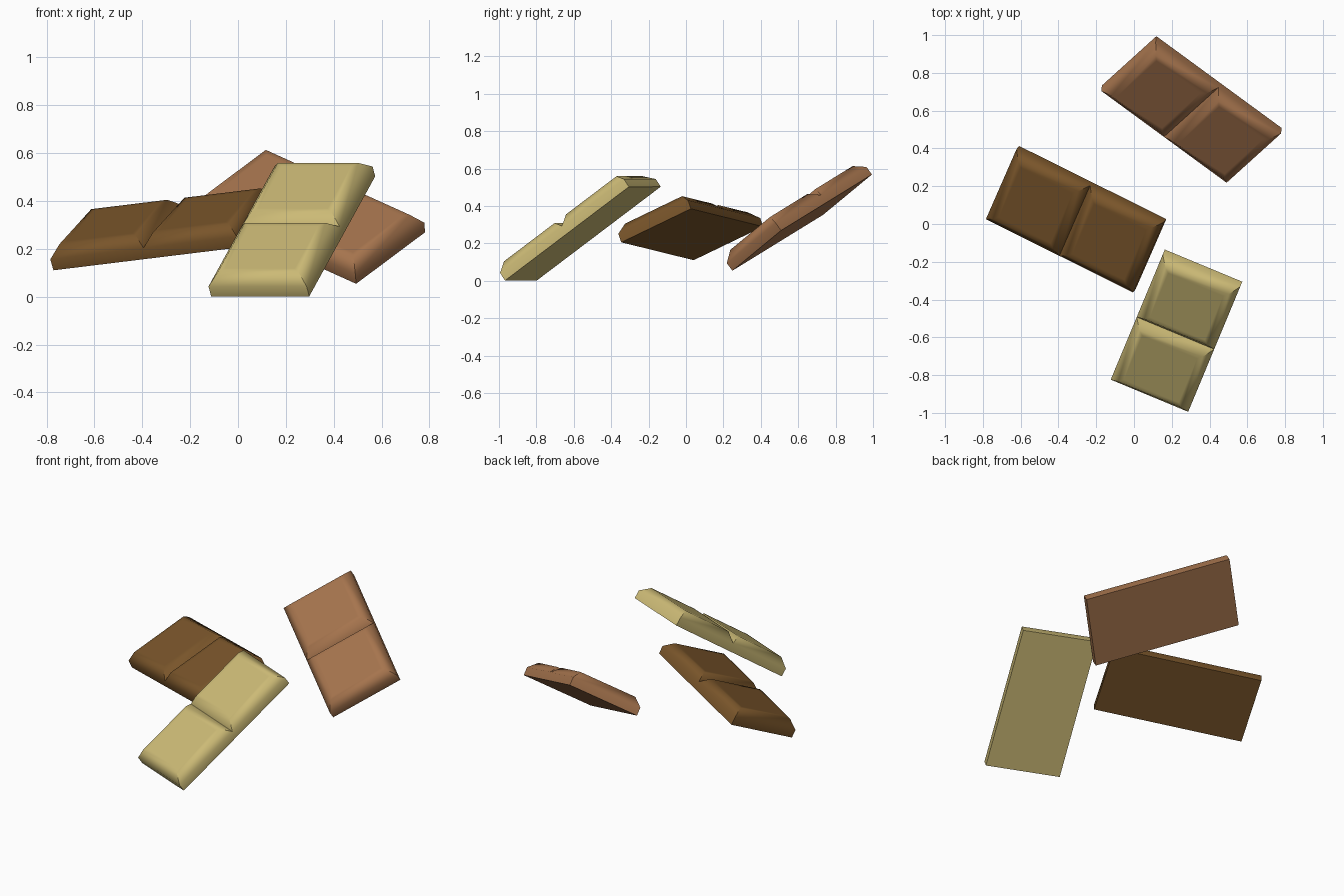
import bpy, bmesh, math
from mathutils import Vector, Matrix

if "Cube" in bpy.data.objects:
    bpy.data.objects.remove(bpy.data.objects["Cube"])

LENGTH, WIDTH, RIM = 0.875, 0.444, 0.05   # slab size
INSET, RISE = 0.057, 0.047                # sloped border of each square


def chocolate_piece(name, corner, along, across, color):
    """Two-square chocolate slab; corner = a bottom corner, edges along/across."""
    # slab split into two squares
    bm = bmesh.new()
    bmesh.ops.create_cube(bm, size=1, matrix=Matrix.Translation((0, 0, RIM / 2))
                          @ Matrix.Diagonal((LENGTH, WIDTH, RIM, 1)))
    bmesh.ops.bisect_plane(bm, geom=bm.verts[:] + bm.edges[:] + bm.faces[:],
                           plane_co=(0, 0, 0), plane_no=(1, 0, 0))
    # raised squares with a V groove between them, then a flat support loop
    bm.normal_update()
    tops = [f for f in bm.faces if f.normal.z > 0.9]
    bmesh.ops.inset_individual(bm, faces=tops, thickness=INSET, depth=RISE)
    bmesh.ops.inset_individual(bm, faces=tops, thickness=0.035, depth=0)
    mesh = bpy.data.meshes.new(name)
    bm.to_mesh(mesh)
    bm.free()

    obj = bpy.data.objects.new(name, mesh)
    bpy.context.collection.objects.link(obj)
    mat = bpy.data.materials.new(name + "_chocolate")
    mat.diffuse_color = (*color, 1)
    mat.use_nodes = True
    mat.node_tree.nodes["Principled BSDF"].inputs["Base Color"].default_value = mat.diffuse_color
    mesh.materials.append(mat)

    # tilt the slab so its top looks upward
    x = Vector(along).normalized()
    z = x.cross(Vector(across)).normalized()
    if z.z < 0:
        z.negate()
    y = z.cross(x)
    rot = Matrix((x, y, z)).transposed().to_4x4()
    centre = Vector(corner) + (Vector(along) + Vector(across)) / 2
    obj.matrix_world = Matrix.Translation(centre) @ rot

    bpy.ops.object.select_all(action='DESELECT')
    obj.select_set(True)
    bpy.context.view_layer.objects.active = obj
    bpy.ops.object.shade_smooth_by_angle(angle=math.radians(60))
    return obj


chocolate_piece("white_piece", (-0.112, -0.80, 0.0),
                (0.277, 0.666, 0.504), (0.408, -0.169, 0.0), (0.60, 0.49, 0.18))
chocolate_piece("dark_piece", (-0.77, 0.04, 0.11),
                (0.775, -0.385, 0.095), (0.165, 0.372, 0.18), (0.19, 0.09, 0.023))
chocolate_piece("milk_piece", (0.49, 0.25, 0.055),
                (-0.658, 0.482, 0.297), (0.29, 0.26, 0.215), (0.38, 0.175, 0.075))
